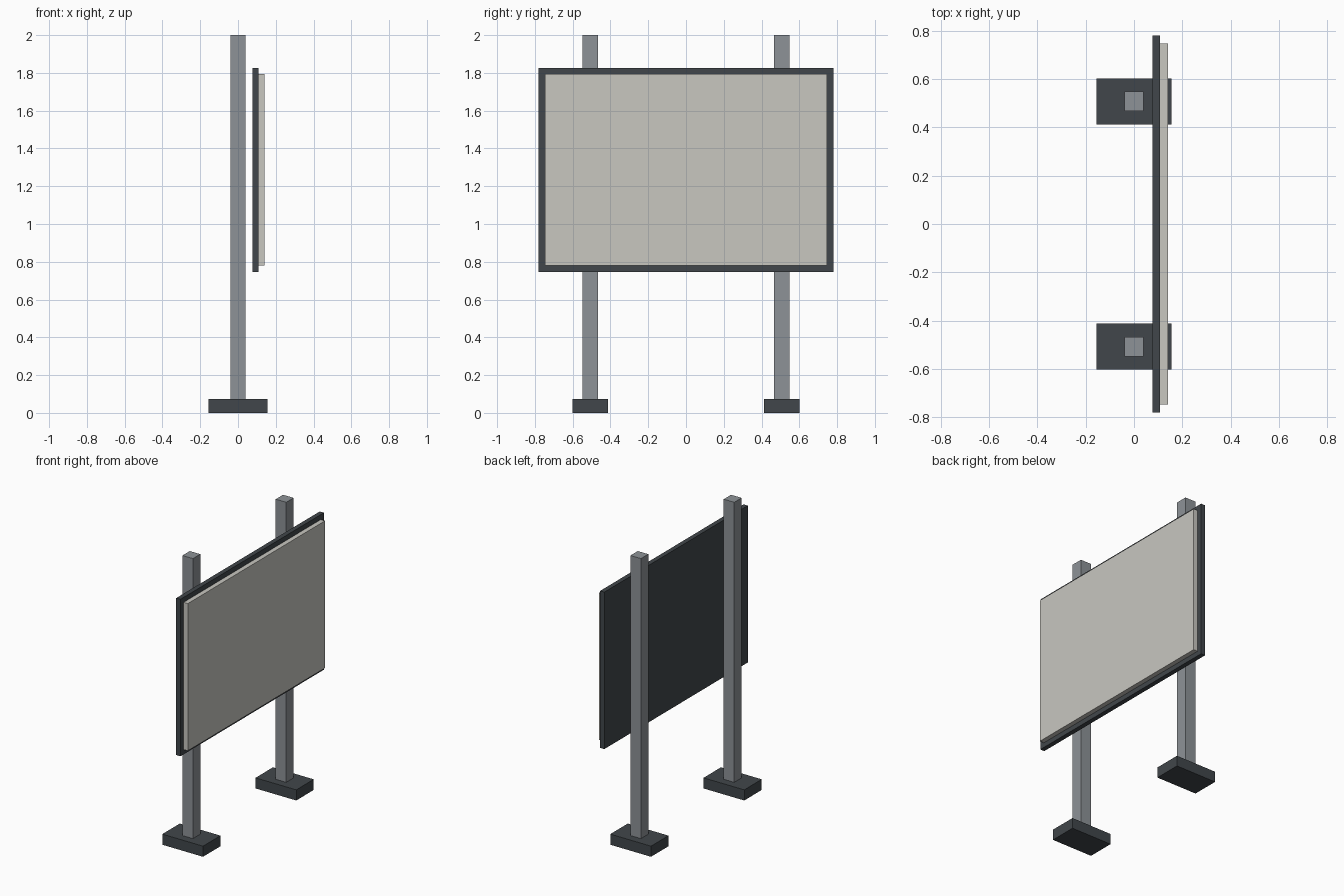
import bpy

cube = bpy.data.objects.get("Cube")
if cube:
    bpy.data.objects.remove(cube, do_unlink=True)


def material(name, rgb):
    mat = bpy.data.materials.new(name)
    mat.use_nodes = True
    colour = (*rgb, 1)
    mat.diffuse_color = colour
    mat.node_tree.nodes["Principled BSDF"].inputs["Base Color"].default_value = colour
    return mat


def box(name, x, y, z, mat):
    """Box from (min, max) ranges on each axis."""
    ranges = (x, y, z)
    bpy.ops.mesh.primitive_cube_add(size=1, location=[(a + b) / 2 for a, b in ranges])
    obj = bpy.context.object
    obj.name = name
    obj.scale = [b - a for a, b in ranges]
    bpy.ops.object.transform_apply(location=False, rotation=False, scale=True)
    obj.data.materials.append(mat)
    return obj


steel = material("grey steel", (0.27, 0.29, 0.31))
dark = material("dark grey", (0.053, 0.062, 0.07))
pale = material("pale warm grey", (0.58, 0.57, 0.53))

# Posts and their foot blocks
for side, y in (("right", -0.507), ("left", 0.507)):
    box(side + "_foot", (-0.155, 0.155), (y - 0.095, y + 0.095), (0, 0.073), dark)
    box(side + "_post", (-0.04, 0.04), (y - 0.04, y + 0.04), (0.03, 2), steel)

# Backing board and raised display panel
box("backing_board", (0.076, 0.108), (-0.78, 0.78), (0.747, 1.827), dark)
box("display_panel", (0.106, 0.14), (-0.746, 0.746), (0.78, 1.793), pale)
